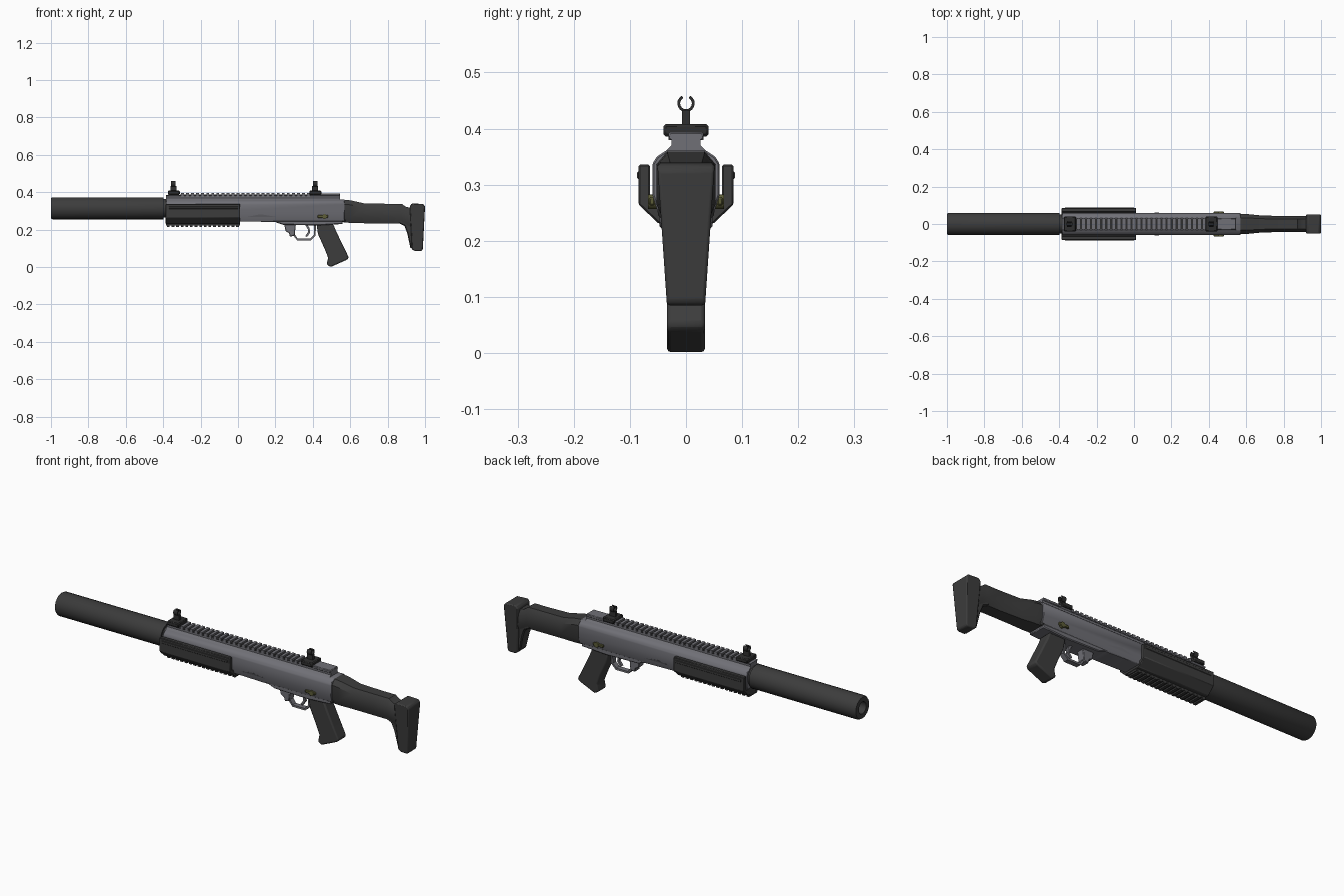
import bpy, bmesh, math
from mathutils import Matrix, Vector

cube = bpy.data.objects.get("Cube")
if cube:
    bpy.data.objects.remove(cube, do_unlink=True)


def material(name, rgb):
    m = bpy.data.materials.new(name)
    m.use_nodes = True
    m.diffuse_color = (*rgb, 1)
    m.node_tree.nodes["Principled BSDF"].inputs["Base Color"].default_value = (*rgb, 1)
    return m


STEEL = material("grey steel", (0.16, 0.16, 0.18))
DARK = material("dark polymer", (0.045, 0.045, 0.045))
BLACK = material("black metal", (0.028, 0.028, 0.028))
OLIVE = material("olive brass", (0.11, 0.11, 0.04))


def finish(name, bm, mat, bevel=0, segments=1):
    bmesh.ops.recalc_face_normals(bm, faces=bm.faces[:])
    mesh = bpy.data.meshes.new(name)
    bm.to_mesh(mesh)
    bm.free()
    mesh.materials.append(mat)
    ob = bpy.data.objects.new(name, mesh)
    bpy.context.collection.objects.link(ob)
    if bevel:
        mod = ob.modifiers.new("edge bevel", "BEVEL")
        mod.width, mod.segments, mod.limit_method = bevel, segments, "ANGLE"
    bpy.ops.object.select_all(action="DESELECT")
    ob.select_set(True)
    bpy.context.view_layer.objects.active = ob
    bpy.ops.object.shade_smooth_by_angle(angle=math.radians(35))


def skin(name, rings, mat, bevel=0, segments=1):
    """Join equal closed rings of points and cap both ends."""
    bm = bmesh.new()
    rows = [[bm.verts.new(p) for p in ring] for ring in rings]
    n = len(rows[0])
    for a, b in zip(rows, rows[1:]):
        for i in range(n):
            j = (i + 1) % n
            bm.faces.new((a[i], a[j], b[j], b[i]))
    bm.faces.new(rows[0])
    bm.faces.new(rows[-1])
    finish(name, bm, mat, bevel, segments)


def side_prism(name, pts, half, mat, bevel=0, segments=1):
    """Side (x, z) outline made solid across y; half is a number or a rule by z."""
    w = half if callable(half) else lambda z: half
    skin(name, [[(x, s * w(z), z) for x, z in pts] for s in (-1, 1)], mat, bevel, segments)


def end_prism(name, pts, x0, x1, mat, bevel=0):
    skin(name, [[(x, y, z) for y, z in pts] for x in (x0, x1)], mat, bevel)


def mirrored(half):
    return half + [(-y, z) for y, z in reversed(half)]


def box(name, x, y, z, mat, bevel=0):
    end_prism(name, [(y[0], z[0]), (y[1], z[0]), (y[1], z[1]), (y[0], z[1])], *x, mat, bevel)


def teeth(name, x0, x1, count, half, z0, z1, mat):
    bm = bmesh.new()
    pitch = (x1 - x0) / count
    for i in range(count):
        geo = bmesh.ops.create_cube(bm, size=1)["verts"]
        bmesh.ops.scale(bm, vec=(pitch * 0.58, half * 2, z1 - z0), verts=geo)
        bmesh.ops.translate(bm, vec=(x0 + pitch * (i + 0.5), 0, (z0 + z1) / 2), verts=geo)
    finish(name, bm, mat)


def strip(name, pts, half, thick, mat):
    """Bent flat strip following an (x, z) path."""
    path = [Vector(p) for p in pts]
    left, right = [], []
    for i, p in enumerate(path):
        d = (path[min(i + 1, len(path) - 1)] - path[max(i - 1, 0)]).normalized()
        n = Vector((-d.y, d.x)) * thick / 2
        left.append(p + n)
        right.append(p - n)
    side_prism(name, left + right[::-1], half, mat)


# Suppressor: turned tube with an open bore
bm = bmesh.new()
profile = [(-0.37, 0), (-0.37, 0.05), (-0.397, 0.05), (-0.397, 0.059), (-0.992, 0.059),
           (-1, 0.054), (-1, 0.03), (-0.9, 0.03), (-0.9, 0)]
vs = [bm.verts.new((x, 0, 0.314 + r)) for x, r in profile]
es = [bm.edges.new(pair) for pair in zip(vs, vs[1:])]
bmesh.ops.spin(bm, geom=vs + es, cent=(0, 0, 0.314), axis=(1, 0, 0),
               angle=math.tau, steps=24)
bmesh.ops.remove_doubles(bm, verts=bm.verts[:], dist=0.0005)
finish("suppressor", bm, DARK)

# Receiver, with a narrower lower housing and side swells
end_prism("receiver", mirrored([(0.034, 0.362), (0.052, 0.35), (0.06, 0.337), (0.06, 0.282), (0.048, 0.243)]),
          -0.385, 0.57, STEEL, 0.003)
side_prism("lower_housing", [(0.0, 0.28), (0.02, 0.245), (0.2, 0.24), (0.24, 0.226), (0.42, 0.222),
                             (0.56, 0.23), (0.56, 0.28)], 0.047, STEEL, 0.004)
side_prism("receiver_swell", [(0.02, 0.262), (0.12, 0.282), (0.24, 0.262), (0.2, 0.24), (0.05, 0.244)],
           lambda z: 0.045 + (z - 0.24) * 0.38, STEEL)

# Top rail: flared neck, dark slot floor and cross teeth
end_prism("rail_neck", mirrored([(0.031, 0.386), (0.026, 0.38), (0.026, 0.37), (0.036, 0.36)]), -0.385, 0.545, STEEL)
box("rail_floor", (-0.31, 0.39), (-0.028, 0.028), (0.384, 0.388), BLACK)
teeth("rail_teeth", -0.31, 0.39, 26, 0.031, 0.38, 0.396, STEEL)
box("rail_rear", (0.44, 0.545), (-0.031, 0.031), (0.38, 0.394), STEEL, 0.003)

# Handguard: open trough with slanted lower walls and a rail beneath
end_prism("handguard", mirrored([(0.064, 0.336), (0.085, 0.336), (0.085, 0.265), (0.048, 0.23)])
          + [(-0.064, 0.265), (0.064, 0.265)], -0.387, 0.012, DARK, 0.003)
for s, side in ((1, "left"), (-1, "right")):
    end_prism(side + "_handguard_rib", [(s * y, z) for y, z in
              ((0.083, 0.326), (0.087, 0.322), (0.087, 0.312), (0.083, 0.308))], -0.37, 0.0, DARK)
box("lower_rail", (-0.385, 0.01), (-0.03, 0.03), (0.222, 0.235), DARK)
teeth("lower_rail_teeth", -0.385, 0.01, 16, 0.032, 0.215, 0.23, DARK)

# Stock tube: faceted sections tapering to the rear
rings = []
for x, top, low, w in ((0.565, 0.36, 0.238, 0.053), (0.605, 0.356, 0.236, 0.053), (0.675, 0.34, 0.234, 0.046),
                       (0.8, 0.338, 0.232, 0.042), (0.875, 0.338, 0.232, 0.043), (0.9, 0.32, 0.22, 0.043),
                       (0.945, 0.318, 0.2, 0.043)):
    sec = mirrored([(w * 0.62, top), (w, top - 0.024), (w, low + 0.03), (w * 0.75, low)])
    rings.append([(x, y, z) for y, z in sec])
skin("stock_tube", rings, DARK)
box("stock_collar", (0.55, 0.575), (-0.05, 0.05), (0.24, 0.34), DARK, 0.006)

# Shoulder pad and its supporting web
side_prism("shoulder_pad", [(0.918, 0.326), (0.93, 0.34), (0.99, 0.337), (1.0, 0.325), (0.988, 0.092),
                            (0.98, 0.085), (0.945, 0.085), (0.93, 0.095)],
           lambda z: 0.034 + (z - 0.085) * 0.068, DARK, 0.006, 2)
side_prism("stock_web", [(0.855, 0.236), (0.87, 0.27), (0.94, 0.29), (0.95, 0.1), (0.922, 0.1), (0.905, 0.18),
                         (0.89, 0.22)], lambda z: 0.026 + (z - 0.1) * 0.07, DARK, 0.005)

# Pistol grip
side_prism("grip", [(0.42, 0.228), (0.51, 0.228), (0.525, 0.19), (0.592, 0.052), (0.585, 0.04), (0.495, 0),
                    (0.474, 0.014), (0.482, 0.05), (0.462, 0.1), (0.428, 0.175)], 0.034, DARK, 0.012, 2)

# Trigger group
strip("trigger_guard", [(0.285, 0.19), (0.305, 0.165), (0.318, 0.147), (0.388, 0.147), (0.41, 0.17), (0.412, 0.23)],
      0.013, 0.01, STEEL)
strip("trigger", [(0.362, 0.23), (0.378, 0.205), (0.38, 0.185), (0.364, 0.163)], 0.007, 0.011, STEEL)
side_prism("magazine_catch", [(0.245, 0.235), (0.255, 0.19), (0.272, 0.182), (0.278, 0.162), (0.303, 0.168),
                              (0.31, 0.235)], 0.02, STEEL, 0.003)

# Selector levers on both sides
for s, side in ((1, "left"), (-1, "right")):
    bm = bmesh.new()
    place = Matrix.Translation((0.462, s * 0.053, 0.27)) @ Matrix.Rotation(math.pi / 2, 4, "X")
    bmesh.ops.create_cone(bm, cap_ends=True, segments=12, radius1=0.013, radius2=0.013, depth=0.03, matrix=place)
    finish(side + "_selector_hub", bm, OLIVE)
    box(side + "_selector_lever", (0.425, 0.482), (s * 0.055, s * 0.066), (0.263, 0.278), OLIVE, 0.003)

# Sights: clamp base, post and an open ring
for x, name in ((-0.345, "front_sight"), (0.412, "rear_sight")):
    box(name + "_clamp", (x - 0.03, x + 0.034), (-0.04, 0.04), (0.386, 0.408), BLACK, 0.004)
    box(name + "_post", (x - 0.016, x + 0.016), (-0.007, 0.007), (0.405, 0.433), BLACK)
    angles = [math.radians(118 + 304 * i / 14) for i in range(15)]
    ring = [(r * math.cos(a), 0.445 + r * math.sin(a))
            for r, row in ((0.0155, angles), (0.0105, angles[::-1])) for a in row]
    end_prism(name + "_ring", ring, x - 0.012, x + 0.012, BLACK)
